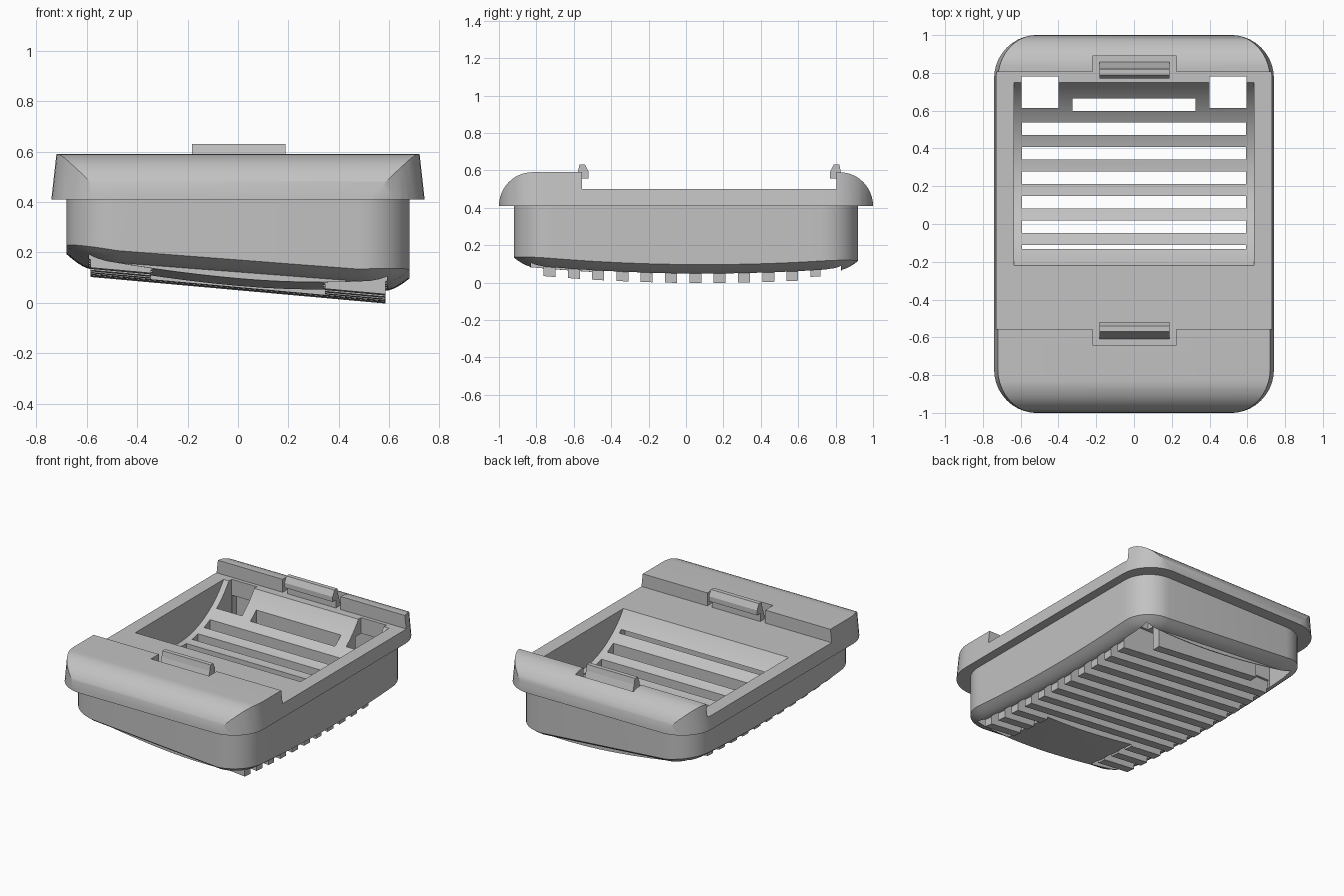
import bpy, bmesh
from math import sin, cos, pi, radians

old = bpy.data.objects.get("Cube")
if old:
    bpy.data.objects.remove(old, do_unlink=True)

GREY = (0.54, 0.54, 0.54, 1)
mat = bpy.data.materials.new("plain grey plastic")
mat.use_nodes = True
mat.diffuse_color = GREY
mat.node_tree.nodes["Principled BSDF"].inputs["Base Color"].default_value = GREY


def finish(name, bm):
    bmesh.ops.recalc_face_normals(bm, faces=bm.faces)
    mesh = bpy.data.meshes.new(name)
    bm.to_mesh(mesh)
    bm.free()
    mesh.materials.append(mat)
    obj = bpy.data.objects.new(name, mesh)
    bpy.context.collection.objects.link(obj)
    return obj


def loft(bm, rings):
    """Join closed rings of equal length with quads."""
    rows = [[bm.verts.new(p) for p in ring] for ring in rings]
    for a, b in zip(rows, rows[1:]):
        for i in range(len(a)):
            j = (i + 1) % len(a)
            bm.faces.new((a[i], a[j], b[j], b[i]))
    return rows


def capped(name, rings):
    bm = bmesh.new()
    rows = loft(bm, rings)
    bm.faces.new(rows[0])
    bm.faces.new(rows[-1])
    return finish(name, bm)


def prism_x(name, profile, x0, x1):
    """Extrude a (y, z) profile along x."""
    return capped(name, [[(x, y, z) for y, z in profile] for x in (x0, x1)])


def box(name, x0, x1, y0, y1, z0, z1):
    return prism_x(name, [(y0, z0), (y1, z0), (y1, z1), (y0, z1)], x0, x1)


def half_outline(w, l, r, steps=10):
    """+x half of a rounded rectangle, front to back."""
    front = [(w - r + r * sin(t), -(l - r) - r * cos(t))
             for t in (pi / 2 * i / steps for i in range(steps + 1))]
    n = 24
    side = [(w, (l - r) * (2 * i / n - 1)) for i in range(1, n)]
    return front + side + [(x, -y) for x, y in reversed(front)]


def full(half):
    return half + [(-x, y) for x, y in reversed(half)]


def apply_bool(obj, other, op):
    mod = obj.modifiers.new(op, 'BOOLEAN')
    mod.operation, mod.object, mod.solver = op, other, 'EXACT'
    bpy.context.view_layer.objects.active = obj
    bpy.ops.object.modifier_apply(modifier=mod.name)
    bpy.data.objects.remove(other, do_unlink=True)


def grille_z(x, y):
    """Height of the rib faces: curved along y and tilted across x."""
    return 0.053 + 0.05 * (y - 0.1) ** 2 - 0.09 * x


def belly_z(x, y):
    """Belly skin, which lifts away from the ribs towards both sides."""
    return grille_z(x, y) + (0.05 if x > 0 else 0.03) * (x / 0.6) ** 2


# Lower tub: straight walls, a sloped rim and the saddle-shaped belly
bm = bmesh.new()
rings = [[(x, y, 0.46) for x, y in full(half_outline(0.68, 0.92, 0.2))]]
for i in range(5):
    s = i / 4
    d = 0.085 * s
    rings.append([(x, y, belly_z(x, y) + 0.04 * (1 - s) ** 1.5)
                  for x, y in full(half_outline(0.68 - d, 0.92 - d, 0.2 - d))])
rows = loft(bm, rings)
bm.faces.new(rows[0])
last = rows[-1]
half = len(last) // 2
COLS = 12
lines = []
for i in range(half):
    a, b = last[i], last[-1 - i]
    mid = []
    for k in range(1, COLS):
        x, y = a.co.x * (1 - 2 * k / COLS), a.co.y
        mid.append(bm.verts.new((x, y, belly_z(x, y))))
    lines.append([a] + mid + [b])
for p, q in zip(lines, lines[1:]):
    for k in range(COLS):
        bm.faces.new((p[k], q[k], q[k + 1], p[k + 1]))
# the front and back edges of the belly meet the rim's straight end spans
for line in (lines[0], lines[-1]):
    bm.faces.new(line)
housing = finish("housing", bm)


def slab(x0, x1, y0, y1):
    """Raised grille panel with a curved lower face."""
    ys = [y0 + (y1 - y0) * i / 16 for i in range(17)]
    ring = [[(x, y, grille_z(x, y) - 0.003) for y in ys]
            + [(x, y1, 0.3), (x, y0, 0.3)] for x in (x0, x1)]
    apply_bool(housing, capped("grille_panel", ring), 'UNION')


slab(-0.585, 0.585, -0.43, 0.73)
slab(-0.585, -0.345, -0.762, -0.42)
slab(0.345, 0.585, -0.762, -0.42)

# Upper flange: side profile with rounded ends and a lowered middle deck
arc = [pi / 2 * i / 12 for i in range(13)]
profile = [(-0.82 - 0.18 * cos(t), 0.41 + 0.18 * sin(t)) for t in arc]
profile += [(-0.555, 0.59), (-0.555, 0.5), (0.805, 0.5), (0.805, 0.59)]
profile += [(0.82 + 0.18 * cos(t), 0.41 + 0.18 * sin(t)) for t in reversed(arc)]
flange = prism_x("flange", profile, -0.9, 0.9)

# Tapered rounded plan shape trims the flange
plan = full(half_outline(0.742, 1.001, 0.23))
trim = capped("flange_plan", [[(x * k, y, z) for x, y in plan]
                              for z, k in ((0.4, 1.0), (0.6, 0.97))])
apply_bool(flange, trim, 'INTERSECT')
apply_bool(housing, flange, 'UNION')

# Scooped cavity
scoop = [(0.265 + 0.59 * cos(2 * pi * i / 96), 0.836 + 0.59 * sin(2 * pi * i / 96))
         for i in range(96)]
cutters = [prism_x("cavity_cut", scoop, -0.635, 0.635)]


def groove(y, x0, x1, top=0.4):
    cutters.append(box("groove_cut", x0, x1, y - 0.033, y + 0.033, -0.2, top))


# Grille grooves leave the ribs standing
for k in range(8):
    groove(0.505 - 0.13 * k, -0.592, 0.592)
groove(0.632, -0.592, 0.592, 0.2)
groove(0.632, -0.325, 0.325, 0.6)
cutters.append(box("back_pocket_cut", -0.592, 0.592, 0.72, 0.83, -0.2, 0.39))
for s in (-1, 1):
    # short grooves beside the plain front panel
    a, b = sorted((s * 0.34, s * 0.592))
    for k in range(3):
        groove(-0.535 - 0.13 * k, a, b)
    # square openings at the back corners
    a, b = sorted((s * 0.4, s * 0.595))
    cutters.append(box("opening_cut", a, b, 0.615, 0.78, -0.2, 0.8))

# Clip notches in both raised ends
cutters.append(box("front_notch_cut", -0.22, 0.225, -0.64, -0.5, 0.5, 0.8))
cutters.append(box("back_notch_cut", -0.22, 0.225, 0.75, 0.89, 0.5, 0.8))
for c in cutters:
    apply_bool(housing, c, 'DIFFERENCE')

# Snap clips, the back one mirrored from the front one
clip = [(-0.61, 0.495), (-0.555, 0.495), (-0.555, 0.556), (-0.52, 0.556),
        (-0.52, 0.59), (-0.54, 0.63), (-0.57, 0.63), (-0.578, 0.59)]
prism_x("front_clip", clip, -0.182, 0.188)
prism_x("back_clip", [(0.25 - y, z) for y, z in clip], -0.182, 0.188)

# Smooth shading on the rounded surfaces
bpy.ops.object.select_all(action='DESELECT')
housing.select_set(True)
bpy.context.view_layer.objects.active = housing
bpy.ops.object.shade_smooth_by_angle(angle=radians(30))
